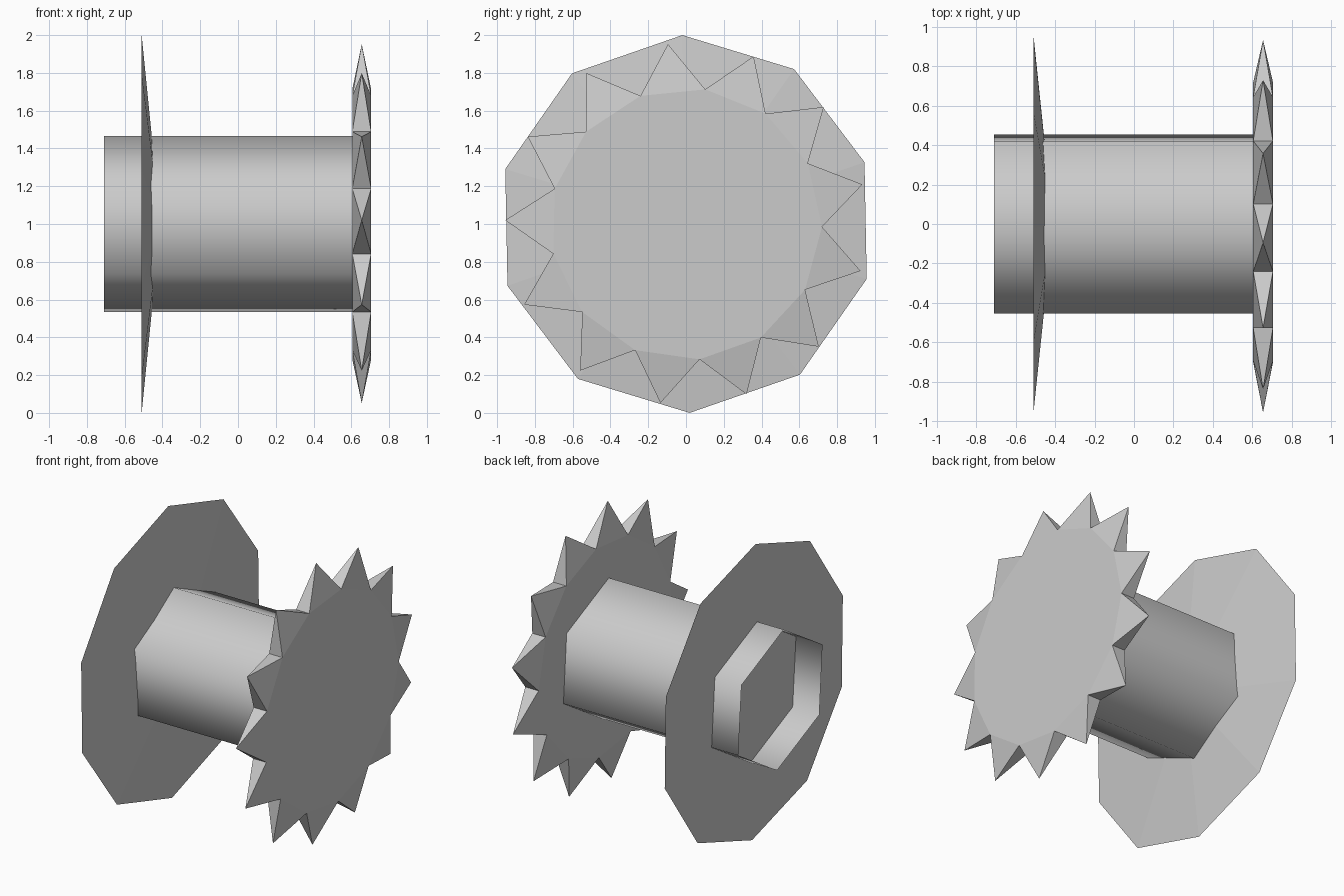
import bpy, bmesh
from math import sin, cos, radians, pi

if "Cube" in bpy.data.objects:
    bpy.data.objects.remove(bpy.data.objects["Cube"])


def ring(bm, x, n, ry, rz, start):
    """Ring of n vertices around the x axis at height 1."""
    return [bm.verts.new((x, ry * cos(radians(start) + 2 * pi * i / n),
                          1 + rz * sin(radians(start) + 2 * pi * i / n)))
            for i in range(n)]


def bridge(bm, a, b):
    return [bm.faces.new((a[i], a[(i + 1) % len(a)], b[(i + 1) % len(a)], b[i]))
            for i in range(len(a))]


def finish(bm, name, smooth=False):
    bmesh.ops.recalc_face_normals(bm, faces=bm.faces)
    for f in bm.faces:
        f.smooth = smooth
    mesh = bpy.data.meshes.new(name)
    bm.to_mesh(mesh)
    bm.free()
    ob = bpy.data.objects.new(name, mesh)
    bpy.context.collection.objects.link(ob)
    return ob


# Six-sided smooth tube, open at the left end
bm = bmesh.new()
bridge(bm, ring(bm, -0.71, 6, 0.504, 0.466, 94), ring(bm, 0.61, 6, 0.504, 0.466, 94))
finish(bm, "tube", smooth=True)

# Shallow ten-sided cone flange, flat on the left
bm = bmesh.new()
rim = ring(bm, -0.51, 10, 1, 1, 91.1)
bm.faces.new(rim)
apex = bm.verts.new((-0.41, 0, 1))
for i in range(10):
    bm.faces.new((rim[i], rim[(i + 1) % 10], apex))
finish(bm, "flange")

# Toothed wheel: 13-sided disc with each side drawn out to a point
TEETH = 13
tip_angle = 178.8
root_angle = tip_angle - 180 / TEETH
bm = bmesh.new()
left = ring(bm, 0.605, TEETH, 0.72, 0.72, root_angle)
right = ring(bm, 0.705, TEETH, 0.72, 0.72, root_angle)
tips = ring(bm, 0.655, TEETH, 0.957, 0.957, tip_angle)
bm.faces.new(left)
bm.faces.new(right)
for i, tip in enumerate(tips):
    j = (i + 1) % TEETH
    quad = (left[i], left[j], right[j], right[i])
    for k in range(4):
        bm.faces.new((quad[k], quad[(k + 1) % 4], tip))
finish(bm, "toothed_wheel")
